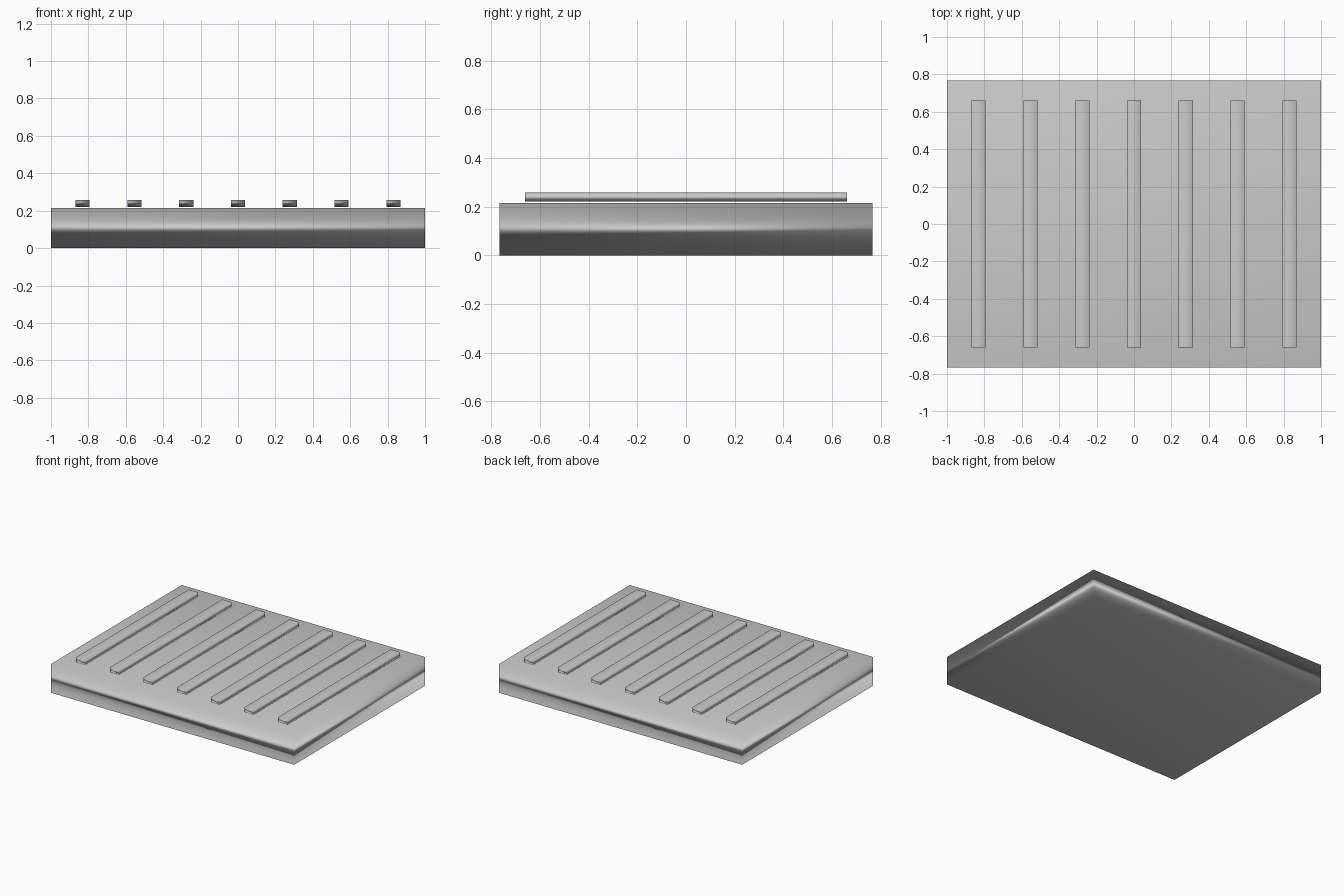
import bpy
import bmesh

default_cube = bpy.data.objects.get("Cube")
if default_cube:
    bpy.data.objects.remove(default_cube, do_unlink=True)

# Single light grey material
grey = bpy.data.materials.new("light_grey")
grey.use_nodes = True
colour = (0.6, 0.6, 0.6, 1)
grey.diffuse_color = colour
grey.node_tree.nodes["Principled BSDF"].inputs["Base Color"].default_value = colour


def soft_box(name, size, centre):
    """Box with smooth, area-weighted normals across its edges."""
    mesh = bpy.data.meshes.new(name)
    bm = bmesh.new()
    bmesh.ops.create_cube(bm, size=1)
    bmesh.ops.scale(bm, vec=size, verts=bm.verts)
    for face in bm.faces:
        face.smooth = True
    bm.to_mesh(mesh)
    bm.free()
    mesh.materials.append(grey)
    obj = bpy.data.objects.new(name, mesh)
    obj.location = centre
    bpy.context.collection.objects.link(obj)
    weighted = obj.modifiers.new("weighted_normals", 'WEIGHTED_NORMAL')
    weighted.mode = 'FACE_AREA'
    weighted.weight = 50
    weighted.keep_sharp = False
    return obj


# Base slab
slab_height = 0.215
soft_box("base_slab", (2, 1.535, slab_height), (0, 0, slab_height / 2))

# Seven thin slats hovering just above the slab
slat_count = 7
slat_spacing = 0.277
for i in range(slat_count):
    x = (i - (slat_count - 1) / 2) * slat_spacing
    soft_box(f"slat_{i + 1}", (0.076, 1.322, 0.037), (x, 0, 0.2395))
